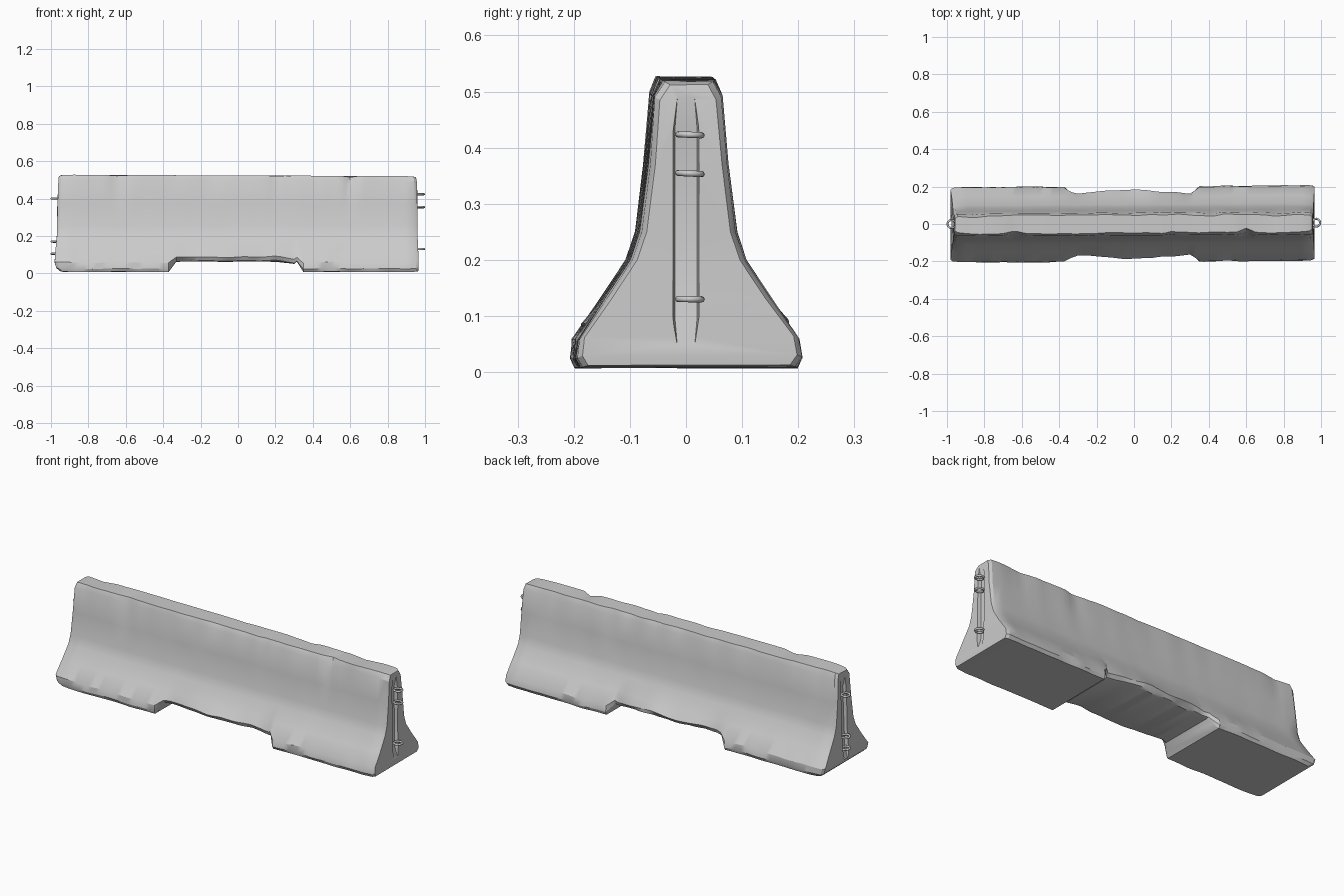
import bpy, bmesh, math, random
from mathutils import noise, Vector

if "Cube" in bpy.data.objects:
    bpy.data.objects.remove(bpy.data.objects["Cube"])

random.seed(4)

# Half cross-section (half width, height) for the full foot and the drainage notch
FULL = [(0.193, 0.008), (0.201, 0.025), (0.198, 0.058), (0.15, 0.13), (0.104, 0.2),
        (0.087, 0.25), (0.072, 0.37), (0.06, 0.497), (0.048, 0.524)]
NOTCH = [(0.15, 0.063), (0.164, 0.068), (0.174, 0.088)] + FULL[3:]
# End face position by height: (z, left x, right x)
ENDS = [(0.0, -0.945, 0.964), (0.035, -0.982, 0.967), (0.06, -0.98, 0.965),
        (0.2, -0.969, 0.96), (0.48, -0.963, 0.96), (0.53, -0.956, 0.95)]
# Chipped spots on the top edge: (x, side, length, depth)
CHIPS = [(-0.64, -1, 0.07, 0.016), (0.6, -1, 0.05, 0.02), (0.2, -1, 0.04, 0.008),
         (0.75, 1, 0.1, 0.012), (0.42, 1, 0.06, 0.01), (-0.85, 1, 0.09, 0.012)]


def end_x(z, side):
    for (z0, l0, r0), (z1, l1, r1) in zip(ENDS, ENDS[1:]):
        if z <= z1:
            t = max(0, (z - z0) / (z1 - z0))
            return l0 + (l1 - l0) * t if side < 0 else r0 + (r1 - r0) * t
    return ENDS[-1][1] if side < 0 else ENDS[-1][2]


def notch_amount(x):
    a = min(1, max(0, (x + 0.372) / 0.042))
    b = min(1, max(0, (0.35 - x) / 0.035))
    return min(a, b)


def section(x, side):
    """Points of one side of the barrier at station x."""
    n = notch_amount(x)
    pts = []
    for i, ((w0, z0), (w1, z1)) in enumerate(zip(FULL, NOTCH)):
        w, z = w0 + (w1 - w0) * n, z0 + (z1 - z0) * n
        wob = noise.noise(Vector((x * 9, side * 5, i * 1.7)))
        amp = 0.006 if i in (0, 1, 2, 7, 8) else 0.0015
        w += wob * amp * (1.6 if n > 0.5 and i < 3 else 1)
        if i < 3:
            z += 0.006 * noise.noise(Vector((x * 7, side * 3, 9))) * (i + 1) / 2
            if n == 1:
                w += 0.01 * math.cos(x * 9) - 0.002
                z -= 0.012 * max(0, (x - 0.2) / 0.1)
        if i >= 7:
            z -= 0.004 * x + 0.002 * abs(wob)
            for cx, cs, length, depth in CHIPS:
                if cs == side:
                    f = max(0, 1 - abs(x - cx) / length)
                    w -= depth * f * (0.7 if i == 7 else 1)
                    z -= depth * f * (1.4 if i == 7 else 0.3)
        pts.append((side * w + 0.005 * x, max(z, 0.002)))
    return pts


# Barrier body lofted from end to end
stations = [-0.95 + 1.9 * i / 76 for i in range(77)]
stations = [s for s in stations if min(abs(s - k) for k in (-0.372, -0.33, 0.315, 0.35)) > 0.009]
stations = sorted(stations + [-0.372, -0.33, 0.315, 0.35])
bm = bmesh.new()
rings = []


def add_ring(x, side=0, inset=0.0, back=0.0):
    ring = []
    for y, z in section(x, -1) + section(x, 1)[::-1]:
        px = x
        if side:
            px = end_x(z, side) - side * back
            px += 0.003 * noise.noise(Vector((side * 4, y * 12, z * 12)))
            y -= math.copysign(inset, y)
            z += inset * 0.6 * (0.6 if z < 0.1 else (-1 if z > 0.48 else 0))
        ring.append(bm.verts.new((px, y, z)))
    rings.append(ring)


add_ring(-0.95, -1, 0.012)
add_ring(-0.95, -1, 0.003, 0.014)
for s in stations[2:-2]:
    add_ring(s)
add_ring(0.95, 1, 0.003, 0.014)
add_ring(0.95, 1, 0.012)

n = len(rings[0])
for a, b in zip(rings, rings[1:]):
    for i in range(n):
        j = (i + 1) % n
        bm.faces.new((a[i], a[j], b[j], b[i]))
for ring in (rings[0], rings[-1]):
    for i in range(n // 2 - 1):
        bm.faces.new((ring[i], ring[i + 1], ring[n - 2 - i], ring[n - 1 - i]))
bmesh.ops.recalc_face_normals(bm, faces=bm.faces)
mesh = bpy.data.meshes.new("barrier_body")
bm.to_mesh(mesh)
bm.free()
body = bpy.data.objects.new("barrier_body", mesh)
bpy.context.collection.objects.link(body)


# Tapered vertical groove in each end, behind the loops
def groove_cutter(side):
    b = bmesh.new()
    levels = []
    for z, depth, half in ((0.03, -0.006, 0.02), (0.1, 0.02, 0.026), (0.43, 0.02, 0.026), (0.505, -0.006, 0.02)):
        face_x = end_x(z, side)
        inner = face_x - side * depth
        outer = side * 1.05
        levels.append([b.verts.new(p) for p in (
            (outer, -half - 0.012, z), (inner, -half + 0.006, z),
            (inner, half - 0.006, z), (outer, half + 0.012, z))])
    for lo, hi in zip(levels, levels[1:]):
        for i in range(4):
            b.faces.new((lo[i], lo[(i + 1) % 4], hi[(i + 1) % 4], hi[i]))
    b.faces.new(levels[0])
    b.faces.new(levels[-1])
    bmesh.ops.recalc_face_normals(b, faces=b.faces)
    me = bpy.data.meshes.new("groove_cutter")
    b.to_mesh(me)
    b.free()
    ob = bpy.data.objects.new("groove_cutter", me)
    bpy.context.collection.objects.link(ob)
    ob.hide_render = True
    return ob


bpy.context.view_layer.objects.active = body
for side in (-1, 1):
    cutter = groove_cutter(side)
    mod = body.modifiers.new("end_groove", "BOOLEAN")
    mod.object = cutter
    mod.operation = "DIFFERENCE"
    mod.solver = "EXACT"
    bpy.ops.object.modifier_apply(modifier=mod.name)
    bpy.data.objects.remove(cutter)

bpy.ops.object.select_all(action="DESELECT")
body.select_set(True)
bpy.ops.object.shade_smooth_by_angle(angle=math.radians(28))

# Steel connecting loops
for name, x, y, heights in (("left_loop", -0.976, 0.0, (0.4, 0.17, 0.105)),
                            ("right_loop", 0.974, 0.007, (0.423, 0.354, 0.13))):
    for z in heights:
        bpy.ops.mesh.primitive_torus_add(
            major_radius=0.021, minor_radius=0.0055, major_segments=20, minor_segments=8,
            location=(x, y, z), rotation=(random.uniform(-0.06, 0.06), 0, 0))
        loop = bpy.context.object
        loop.name = name
        bpy.ops.object.shade_smooth()
